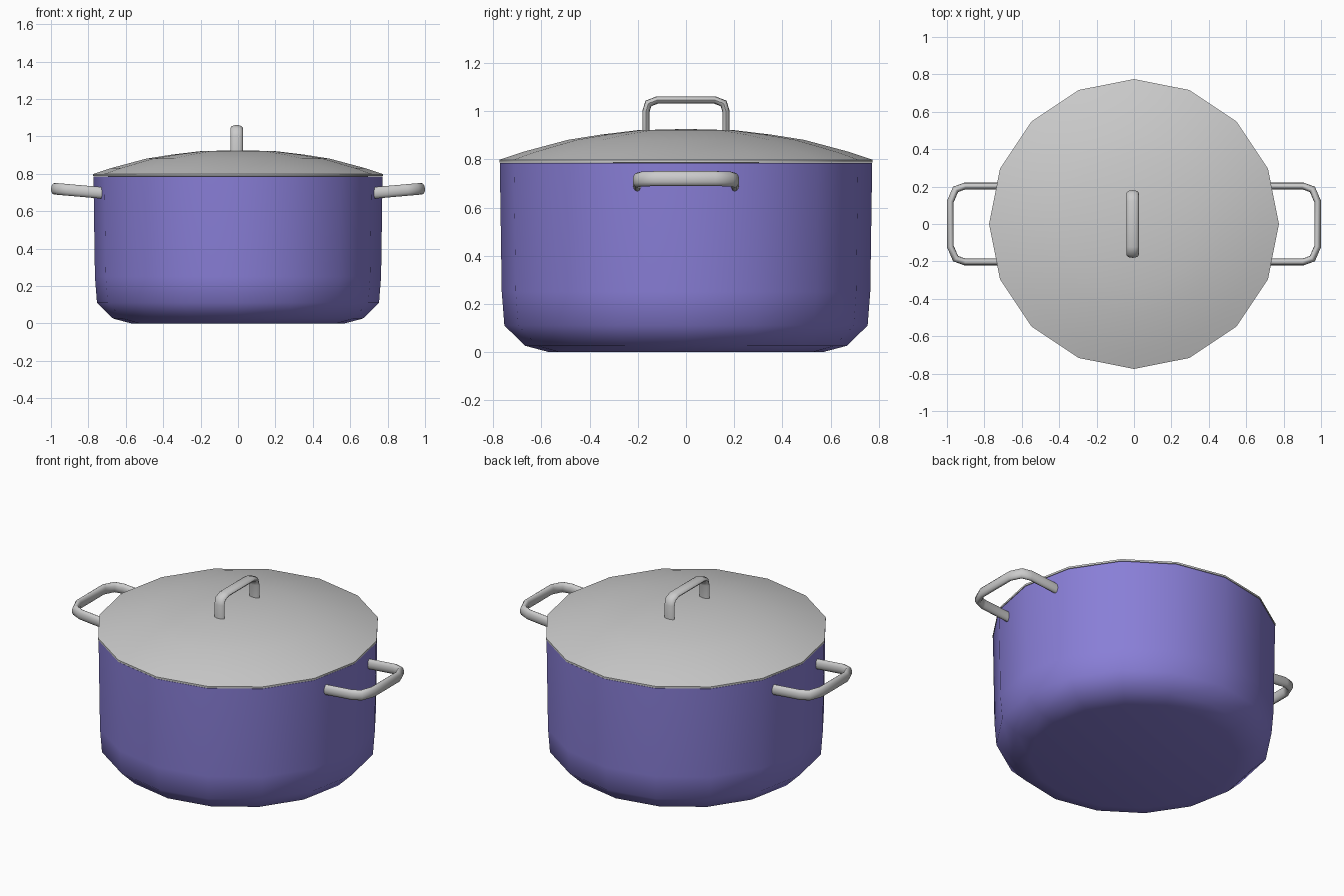
import bpy
import bmesh
import math
from mathutils import Vector

cube = bpy.data.objects.get("Cube")
if cube:
    bpy.data.objects.remove(cube)

SIDES = 16


def finish(name, bm, angle=60):
    """Turn a bmesh into a smooth-shaded object."""
    bmesh.ops.remove_doubles(bm, verts=bm.verts, dist=1e-4)
    bmesh.ops.recalc_face_normals(bm, faces=bm.faces)
    mesh = bpy.data.meshes.new(name)
    bm.to_mesh(mesh)
    bm.free()
    obj = bpy.data.objects.new(name, mesh)
    bpy.context.collection.objects.link(obj)
    bpy.ops.object.select_all(action="DESELECT")
    obj.select_set(True)
    bpy.context.view_layer.objects.active = obj
    bpy.ops.object.shade_smooth_by_angle(angle=math.radians(angle))
    return obj


def lathe(name, profile):
    """Spin an (r, z) profile around the z axis."""
    bm = bmesh.new()
    verts = [bm.verts.new((r, 0, z)) for r, z in profile]
    edges = [bm.edges.new(pair) for pair in zip(verts, verts[1:])]
    bmesh.ops.spin(bm, geom=verts + edges, cent=(0, 0, 0), axis=(0, 0, 1),
                   angle=math.tau, steps=SIDES, use_merge=True)
    return finish(name, bm)


def strap(name, half_path, thick, wide, segments=12):
    """Sweep an oval along a flat path, given as half and mirrored in local y."""
    path = [Vector(p) for p in half_path]
    path += [Vector((p.x, -p.y)) for p in reversed(path)]
    bm = bmesh.new()
    rings = []
    for i, p in enumerate(path):
        before = (p - path[i - 1]).normalized() if i else Vector((0, 0))
        after = (path[i + 1] - p).normalized() if i < len(path) - 1 else Vector((0, 0))
        tangent = (before + after).normalized()
        miter = Vector((-tangent.y, tangent.x))
        # widen the ring at bends so the strap keeps its thickness
        grow = 1 / max(tangent.dot(after if after.length else before), 0.5)
        ring = []
        for k in range(segments):
            a = math.tau * k / segments
            q = p + miter * (math.cos(a) * thick / 2 * grow)
            ring.append(bm.verts.new((q.x, q.y, math.sin(a) * wide / 2)))
        rings.append(ring)
    for r0, r1 in zip(rings, rings[1:]):
        for k in range(segments):
            n = (k + 1) % segments
            bm.faces.new((r0[k], r0[n], r1[n], r1[k]))
    bm.faces.new(rings[0])
    bm.faces.new(rings[-1])
    return finish(name, bm)


# Enamel colour
enamel = bpy.data.materials.new("purple_enamel")
enamel.use_nodes = True
colour = (0.25, 0.21, 0.68, 1)
enamel.diffuse_color = colour
enamel.node_tree.nodes["Principled BSDF"].inputs["Base Color"].default_value = colour

# Pot body with chamfered foot and an inner wall
pot = lathe("pot_body", [
    (0, 0), (0.57, 0), (0.668, 0.026), (0.754, 0.11), (0.765, 0.25), (0.773, 0.785),
    (0.74, 0.785), (0.73, 0.13), (0.65, 0.05), (0, 0.03)])
pot.data.materials.append(enamel)

# Domed lid
lid = lathe("lid", [
    (0, 0.785), (0.775, 0.787), (0.775, 0.798), (0.68, 0.83), (0.49, 0.881),
    (0.35, 0.903), (0.2, 0.921), (0, 0.926)])

# Lid handle, stood upright across the lid
lid_handle = strap("lid_handle", [
    (0.89, 0.166), (1.0, 0.166), (1.032, 0.156), (1.046, 0.12)], 0.03, 0.065)
lid_handle.rotation_euler.y = -math.pi / 2
lid_handle.location.x = -0.007

# Side handles, tilted slightly upward
for name, turn in (("left_handle", 0), ("right_handle", math.pi)):
    handle = strap(name, [
        (0.0, 0.203), (0.2, 0.203), (0.25, 0.185), (0.278, 0.12)], 0.036, 0.062)
    handle.rotation_euler = (0, math.radians(-5), turn)
    handle.location = (0.705 * math.cos(turn), 0, 0.696)
